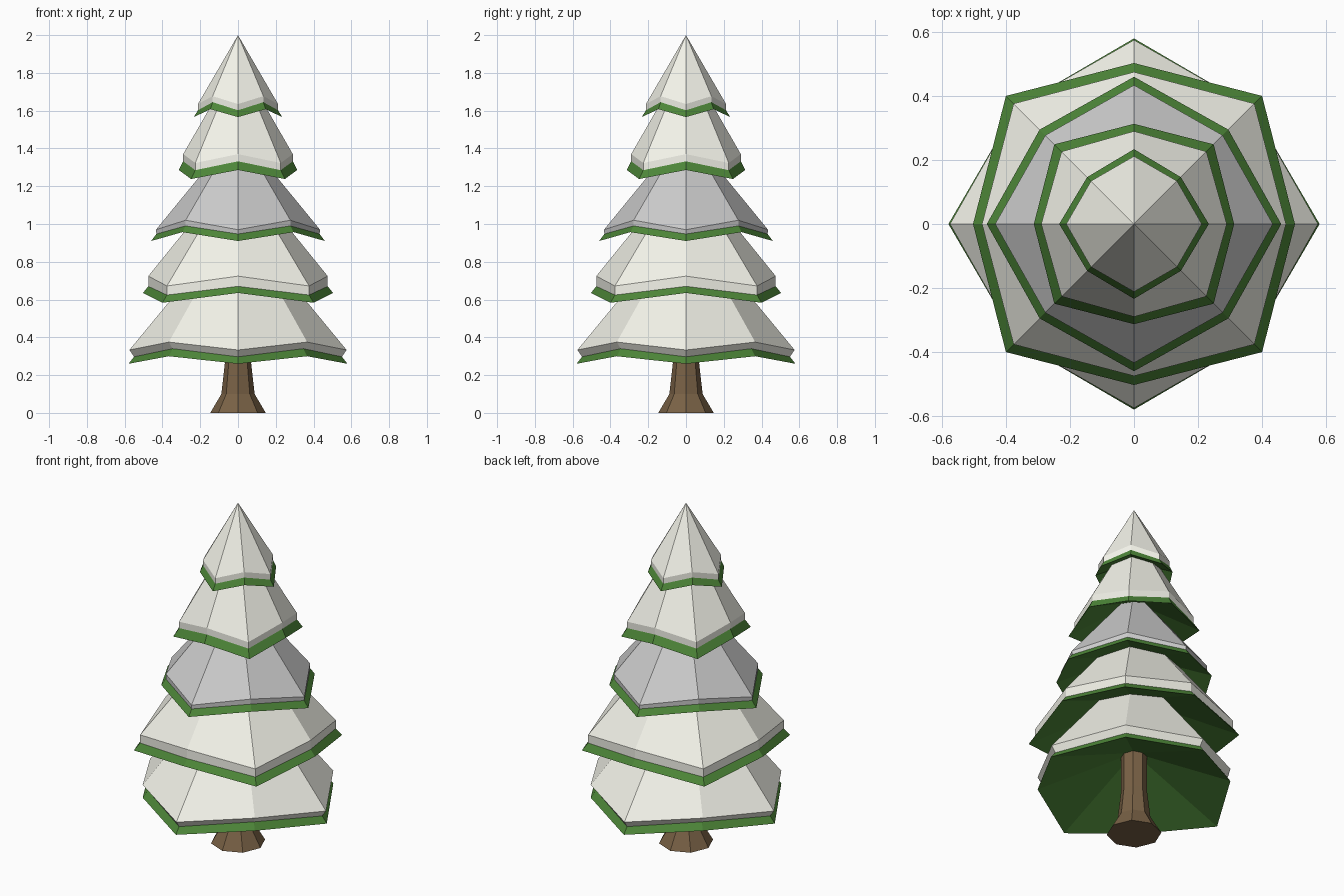
import bpy, bmesh, math

if "Cube" in bpy.data.objects:
    bpy.data.objects.remove(bpy.data.objects["Cube"])


def material(name, rgb):
    m = bpy.data.materials.new(name)
    m.diffuse_color = (*rgb, 1)
    m.use_nodes = True
    m.node_tree.nodes["Principled BSDF"].inputs["Base Color"].default_value = m.diffuse_color
    return m


snow = material("snow", (0.9, 0.9, 0.82))
needles = material("needles", (0.075, 0.24, 0.04))
bark = material("bark", (0.19, 0.12, 0.06))


def ring(bm, rc, zc, rd, zd):
    """Eight points: even ones on the axes, odd ones on the diagonals."""
    pts = []
    for i in range(8):
        r, z = (rd, zd) if i % 2 else (rc, zc)
        a = i * math.pi / 4
        pts.append(bm.verts.new((r * math.cos(a), r * math.sin(a), z)))
    return pts


def shell(name, rings, mat, bottom=None, top=None):
    """Loft eight-sided rings, optionally fanned to a centre point at either end."""
    bm = bmesh.new()
    loops = [ring(bm, *r) for r in rings]
    for a, b in zip(loops, loops[1:]):
        for i in range(8):
            j = (i + 1) % 8
            bm.faces.new((a[i], a[j], b[j], b[i]))
    for loop, z, flip in ((loops[0], bottom, True), (loops[-1], top, False)):
        if z is None:
            continue
        c = bm.verts.new((0, 0, z))
        for i in range(8):
            p, q = loop[i], loop[(i + 1) % 8]
            bm.faces.new((q, p, c) if flip else (p, q, c))
    me = bpy.data.meshes.new(name)
    bm.to_mesh(me)
    bm.free()
    if mat:
        me.materials.append(mat)
    bpy.context.collection.objects.link(bpy.data.objects.new(name, me))


# Trunk with flared foot
shell("trunk", [(r, z, r, z) for r, z in ((0.147, 0), (0.088, 0.1), (0.07, 0.26), (0.07, 0.6))],
      bark, bottom=0, top=0.6)

# Tiers: rim, snow line, snow lip (axis r, z, diagonal r, z), underside centre, apex
tiers = [
    ((0.58, 0.26, 0.518, 0.30), (0.55, 0.297, 0.49, 0.34), (0.575, 0.333, 0.518, 0.375), 0.50, 1.03),
    ((0.503, 0.635, 0.566, 0.583), (0.475, 0.67, 0.532, 0.624), (0.475, 0.724, 0.532, 0.672), 0.83, 1.31),
    ((0.46, 0.91, 0.417, 0.957), (0.432, 0.947, 0.392, 0.99), (0.434, 0.97, 0.392, 1.02), 1.10, 1.50),
    ((0.313, 1.286, 0.352, 1.238), (0.29, 1.332, 0.32, 1.285), (0.29, 1.37, 0.32, 1.323), 1.43, 1.876),
    ((0.234, 1.566, 0.207, 1.608), (0.212, 1.602, 0.19, 1.645), (0.212, 1.635, 0.19, 1.677), 1.68, 2.0),
]
for n, (rim, line, lip, under, apex) in enumerate(tiers, 1):
    shell(f"branches_{n}", [rim, line], needles, bottom=under)
    # The middle snow layer is plain grey
    shell(f"snow_{n}", [line, lip], None if n == 3 else snow, top=apex)
